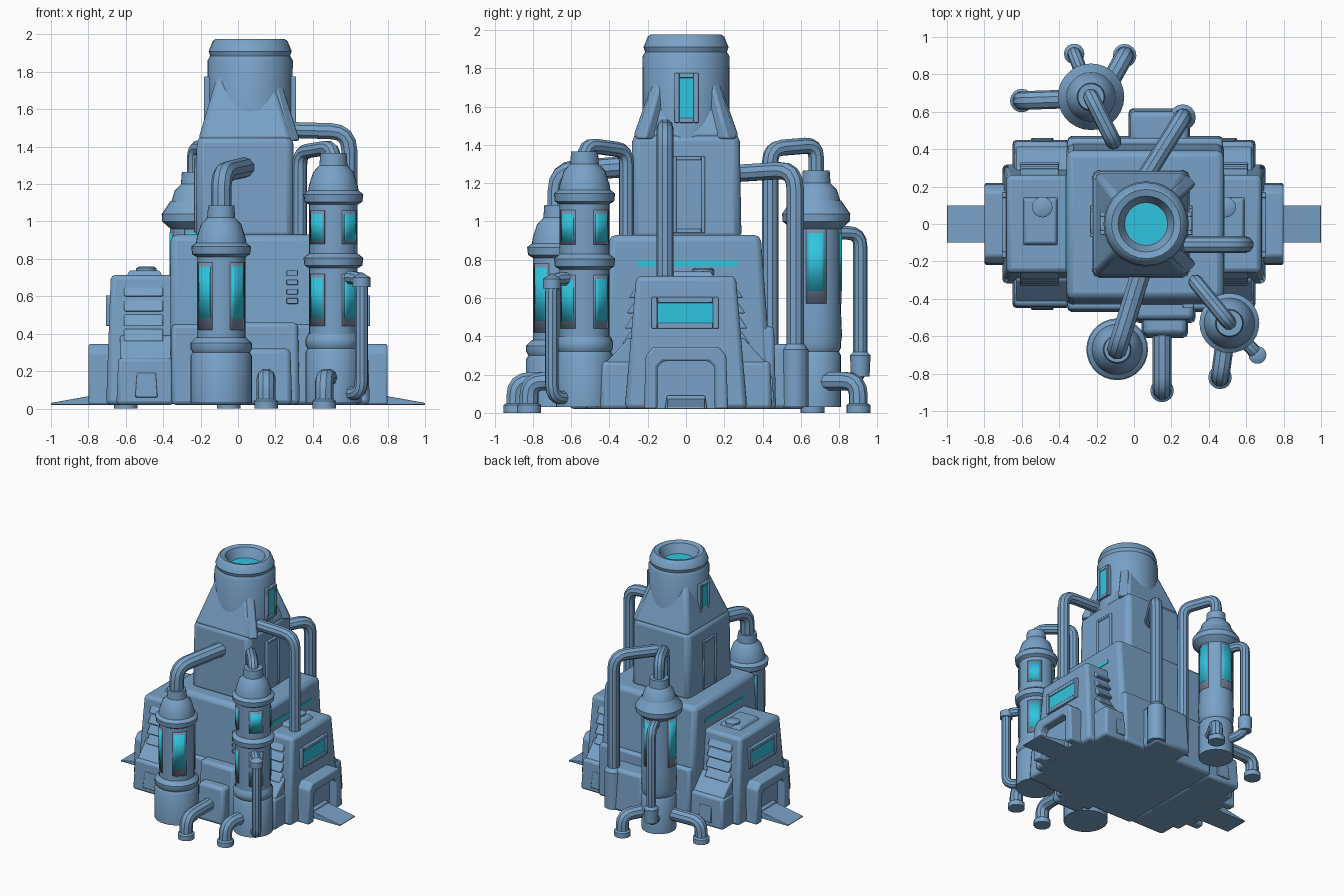
import bpy, bmesh
from math import pi, cos, sin, tan, radians
from mathutils import Vector

if "Cube" in bpy.data.objects:
    bpy.data.objects.remove(bpy.data.objects["Cube"])

def material(name, rgb):
    m = bpy.data.materials.new(name)
    m.use_nodes = True
    m.diffuse_color = (*rgb, 1)
    m.node_tree.nodes["Principled BSDF"].inputs["Base Color"].default_value = (*rgb, 1)
    return m

STEEL = material("steel_blue", (0.19, 0.36, 0.57))
GLOW = material("cyan_glow", (0.03, 0.56, 0.74))
GREY = material("dull_glass_grey", (0.2, 0.27, 0.41))
parts = []

def add(name, bm, mat=STEEL, bevel=0):
    bmesh.ops.recalc_face_normals(bm, faces=bm.faces)
    me = bpy.data.meshes.new(name)
    bm.to_mesh(me)
    bm.free()
    me.materials.append(mat)
    ob = bpy.data.objects.new(name, me)
    bpy.context.collection.objects.link(ob)
    if bevel:
        b = ob.modifiers.new("rounded_edges", "BEVEL")
        b.width, b.segments = bevel, 2
    parts.append(ob)
    return ob

def block(name, x, y, z, top=(0, 0, 0, 0), bevel=0.015, mat=STEEL):
    """Box between ranges; top moves the x0, x1, y0, y1 sides inward at the top."""
    bm = bmesh.new()
    x, y = sorted(x), sorted(y)
    for v in bmesh.ops.create_cube(bm, size=1)["verts"]:
        i, j, k = (int(c > 0) for c in v.co)
        v.co = (x[i] + k * (top[0], -top[1])[i], y[j] + k * (top[2], -top[3])[j], z[k])
    return add(name, bm, mat, bevel)

def extrude_x(name, outline, x0, x1, bevel=0.012):
    """Extrude a (y, z) outline along x."""
    bm = bmesh.new()
    f = bm.faces.new([bm.verts.new((x0, *p)) for p in outline])
    ext = bmesh.ops.extrude_face_region(bm, geom=[f])["geom"]
    bmesh.ops.translate(bm, vec=(x1 - x0, 0, 0), verts=[v for v in ext if isinstance(v, bmesh.types.BMVert)])
    return add(name, bm, STEEL, bevel)

def lathe(name, profile, cx, cy, mat=STEEL, n=28):
    bm = bmesh.new()
    vs = [bm.verts.new((cx + r, cy, z)) for r, z in profile]
    es = [bm.edges.new(e) for e in zip(vs, vs[1:])]
    bmesh.ops.spin(bm, geom=vs + es, cent=(cx, cy, 0), axis=(0, 0, 1), angle=2 * pi, steps=n)
    bmesh.ops.remove_doubles(bm, verts=bm.verts, dist=1e-4)
    return add(name, bm, mat)

def pipe(name, pts, r, bend=0.07):
    """Round pipe along points, with rounded elbows."""
    pts = [Vector(p) for p in pts]
    path = [pts[0]]
    for a, p, b in zip(pts, pts[1:], pts[2:]):
        d = min(bend, (a - p).length * 0.48, (b - p).length * 0.48)
        s, e = p + (a - p).normalized() * d, p + (b - p).normalized() * d
        path += [s.lerp(p, t).lerp(p.lerp(e, t), t) for t in (0, 0.25, 0.5, 0.75, 1)]
    path.append(pts[-1])
    cu = bpy.data.curves.new(name, "CURVE")
    cu.dimensions = "3D"
    cu.bevel_depth, cu.bevel_resolution, cu.use_fill_caps = r, 3, True
    sp = cu.splines.new("POLY")
    sp.points.add(len(path) - 1)
    for q, p in zip(sp.points, path):
        q.co = (*p, 1)
    cu.materials.append(STEEL)
    ob = bpy.data.objects.new(name, cu)
    bpy.context.collection.objects.link(ob)
    me = bpy.data.meshes.new_from_object(ob.evaluated_get(bpy.context.evaluated_depsgraph_get()))
    bpy.data.objects.remove(ob)
    ob = bpy.data.objects.new(name, me)
    bpy.context.collection.objects.link(ob)
    parts.append(ob)

def panel(name, cx, cy, r, a, half, z0, z1, mat):
    """Thin curved plate on a tank wall."""
    bm = bmesh.new()
    n = 6
    angs = [radians(a - half + 2 * half * i / n) for i in range(n + 1)]
    rows = [[bm.verts.new((cx + r * cos(t), cy + r * sin(t), z)) for t in angs] for z in (z0, z1)]
    for i in range(n):
        bm.faces.new((rows[0][i], rows[0][i + 1], rows[1][i + 1], rows[1][i]))
    ob = add(name, bm, mat)
    ob.modifiers.new("thickness", "SOLIDIFY").thickness = 0.006

def window(name, s, x, y, z, rim=0.025, mat=GLOW):
    """Side window on a wall facing +x or -x, with a raised rim."""
    block(name + "_pane", (x, x + s * 0.008), y, z, bevel=0, mat=mat)
    (a, b), (c, d) = y, z
    for yy, zz in (((a - rim, a), (c - rim, d + rim)), ((b, b + rim), (c - rim, d + rim)),
                   ((a, b), (c - rim, c)), ((a, b), (d, d + rim))):
        block(name + "_rim", (x - s * 0.03, x + s * 0.016), yy, zz, bevel=0.005)

# main hall with its lower skirt
block("main_hall", (-0.36, 0.48), (-0.46, 0.46), (0.02, 0.93), (0, 0, 0.06, 0.07), 0.035)
block("hall_skirt", (-0.355, 0.475), (-0.47, 0.47), (0.02, 0.45), (0, 0, 0.01, 0.01), 0.02)
block("front_porch", (0, 0.33), (-0.53, -0.4), (0.02, 0.46), (0.01, 0.01, 0.02, 0), 0.025)
block("front_vestibule", (0.04, 0.29), (-0.61, -0.4), (0.02, 0.32), (0.01, 0.01, 0.02, 0), 0.025)
block("back_vestibule", (-0.03, 0.3), (0.4, 0.62), (0.02, 0.36), (0.01, 0.01, 0, 0.02), 0.025)
for k in range(4):
    block("wall_vent", (0.26, 0.32), (-0.45, -0.425), (0.56 + k * 0.05, 0.59 + k * 0.05), bevel=0.004)

# tower shaft, shoulder and round chimney
TX = 0.065
block("tower_shaft", (-0.225, 0.3), (-0.29, 0.29), (0.9, 1.46), (0.005, 0.005, 0.01, 0.01), 0.04)
block("tower_shoulder", (-0.215, 0.295), (-0.28, 0.28), (1.43, 1.8), (0.11, 0.11, 0.13, 0.13), 0.03)
lathe("chimney", [(0, 1.4), (0.225, 1.4), (0.228, 1.86), (0.214, 1.885), (0.222, 1.91), (0.2, 1.965),
                  (0.185, 1.975), (0.15, 1.965), (0.115, 1.89), (0, 1.89)], TX, 0)
lathe("chimney_glow", [(0, 1.894), (0.112, 1.894)], TX, 0, GLOW)
for a in (45, 135, 225, 315):
    fin = block("shoulder_fin", (0.1, 0.345), (-0.04, 0.04), (1.43, 1.74), (0, 0.13, 0.01, 0.01), 0.015)
    fin.location.x, fin.rotation_euler.z = TX, radians(a)

# side annexes, mirrored left and right
for s in (1, -1):
    wall = TX + s * 0.23
    window("tower_slit", s, wall, (-0.035, 0.04), (1.54, 1.75))
    window("tower_hatch", s, TX - 0.025 + s * 0.258, (-0.05, 0.08), (0.96, 1.32), 0.02, STEEL)
    hall = 0.48 if s > 0 else -0.36
    block("hall_light_strip", (hall - s * 0.004, hall + s * 0.005), (-0.25, 0.27), (0.765, 0.795), bevel=0, mat=GLOW)
    tilt = (0, 0.025) if s > 0 else (0.025, 0)
    block("annex", (s * 0.34, s * 0.705), (-0.32, 0.32), (0.02, 0.715), (*tilt, 0.06, 0.06), 0.025)
    window("annex_window", s, s * 0.69, (-0.15, 0.14), (0.47, 0.575), 0.03)
    block("annex_cap", (s * 0.4, s * 0.6), (-0.12, 0.15), (0.7, 0.738), (0.02,) * 4, 0.008)
    lathe("annex_cap_knob", [(0.055, 0.72), (0.055, 0.75), (0.04, 0.758), (0, 0.758)], s * 0.49, 0.09, n=16)
    for q in (1, -1):
        block("corner_plinth", (s * 0.34, s * 0.65), (q * 0.2, q * 0.45), (0.02, 0.27), (0.01,) * 4, 0.02)
        top = (0, 0, 0, 0.13) if q > 0 else (0, 0, 0.13, 0)
        block("plinth_slope", (s * 0.34, s * 0.63), (q * 0.15, q * 0.43), (0.25, 0.39), top, 0.01)
        block("plinth_hatch", (s * 0.43, s * 0.55), (q * 0.43, q * 0.46), (0.06, 0.19), (0.01,) * 4, 0.006)
        slat = (0, 0, 0, 0.045) if q > 0 else (0, 0, 0.045, 0)
        for k in range(4):
            block("louver", (s * 0.4, s * 0.61), (q * 0.15, q * (0.335 - k * 0.012)),
                  (0.36 + k * 0.08, 0.425 + k * 0.08), slat, 0.008)
    # doorway frame, door and ramp
    arch = [(-0.22, 0.02), (-0.21, 0.3), (-0.17, 0.345), (0.17, 0.345), (0.21, 0.3), (0.22, 0.02),
            (0.15, 0.02), (0.15, 0.24), (0.12, 0.27), (-0.12, 0.27), (-0.15, 0.24), (-0.15, 0.02)]
    extrude_x("doorway", arch, s * 0.65, s * 0.8)
    block("door", (s * 0.68, s * 0.73), (-0.17, 0.17), (0.02, 0.3), bevel=0.005)
    block("door_sill", (s * 0.7, s * 0.765), (-0.11, 0.11), (0.02, 0.09), (0.01,) * 4, 0.008)
    drop = 0.19
    bm = bmesh.new()
    lo = [bm.verts.new((s * x, y, z)) for y in (-0.1, 0.1) for x, z in ((0.72, 0.02), (1, 0.02), (1, 0.03), (0.72, 0.08))]
    for f in ((0, 1, 2, 3), (4, 5, 6, 7), (0, 1, 5, 4), (1, 2, 6, 5), (2, 3, 7, 6), (3, 0, 4, 7)):
        bm.faces.new([lo[i] for i in f])
    add("ramp", bm, bevel=0.004)

# storage tanks: centre, window rows, window turn
def tank(name, cx, cy, base, rows, turn, wide):
    prof = [(0, 0.03), (wide, 0.03), (wide, base - 0.08), (wide - 0.012, base - 0.06),
            (wide, base - 0.04), (wide, base - 0.01), (0.135, base + 0.02)]
    for z0, z1 in rows:
        prof += [(0.13, z0), (0.13, z1), (0.155, z1 + 0.015), (0.16, z1 + 0.055), (0.135, z1 + 0.075)]
    e = rows[-1][1] + 0.075
    prof += [(0.13, e + 0.03), (0.108, e + 0.1), (0.075, e + 0.135), (0.07, e + 0.2), (0, e + 0.2)]
    lathe(name, prof, cx, cy)
    for z0, z1 in rows:
        h = z1 - z0
        for k in range(4):
            a = turn + 90 * k
            panel(name + "_glass", cx, cy, 0.133, a, 24, z0 + 0.05, z1 - 0.03, GREY)
            panel(name + "_glow", cx, cy, 0.136, a, 19, z0 + h * 0.25, z1 - 0.05, GLOW)

tank("front_tank", -0.09, -0.67, 0.36, [(0.37, 0.81)], 45, 0.165)
tank("corner_tank", 0.51, -0.53, 0.38, [(0.39, 0.75), (0.83, 1.09)], 45, 0.15)
tank("back_tank", -0.23, 0.68, 0.38, [(0.52, 0.99)], 0, 0.13)
lathe("back_tank_collar", [(0.13, 0.96), (0.175, 1.0), (0.178, 1.04), (0.13, 1.11)], -0.23, 0.68)

# overhead pipes
pipe("front_tank_pipe", [(-0.09, -0.67, 1), (-0.09, -0.67, 1.26), (0.04, -0.25, 1.29)], 0.055, 0.1)
pipe("corner_tank_pipe", [(0.51, -0.53, 1.2), (0.51, -0.53, 1.4), (0.33, -0.31, 1.37), (0.33, -0.31, 0.88)], 0.04)
pipe("back_tank_pipe", [(-0.23, 0.68, 1.1), (-0.23, 0.68, 1.4), (-0.11, 0.44, 1.38), (-0.11, 0.44, 0.1)], 0.043)
pipe("annex_pipe", [(0.25, -0.11, 1.49), (0.595, -0.11, 1.48), (0.595, -0.11, 0.68)], 0.045, 0.1)
pipe("rear_pipe", [(0.06, 0.25, 1.25), (0.26, 0.57, 1.27), (0.26, 0.57, 0.1)], 0.047, 0.1)
lathe("rear_pipe_sleeve", [(0, 0.03), (0.07, 0.03), (0.07, 0.33), (0.047, 0.36)], 0.26, 0.57, n=16)

# bypass pipes on the tank sides
pipe("corner_bypass", [(0.57, -0.6, 0.7), (0.66, -0.7, 0.7), (0.66, -0.7, 0.08), (0.57, -0.6, 0.08)], 0.036)
lathe("bypass_joint", [(0, 0.65), (0.048, 0.65), (0.048, 0.7), (0, 0.73)], 0.66, -0.7, n=14)
pipe("back_bypass", [(-0.25, 0.73, 0.94), (-0.32, 0.91, 0.94), (-0.32, 0.91, 0.18), (-0.25, 0.73, 0.15)], 0.037)
lathe("bypass_sleeve", [(0, 0.19), (0.05, 0.19), (0.055, 0.3), (0.035, 0.32)], -0.32, 0.91, n=14)

# ground feet elbows with flanges
for a, b in (((0.15, -0.55), (0.15, -0.89)), ((0.49, -0.6), (0.46, -0.82)),
             ((-0.15, 0.72), (-0.05, 0.9)), ((-0.3, 0.67), (-0.6, 0.66))):
    pipe("foot_pipe", [(*a, 0.165), (*b, 0.165), (*b, 0.01)], 0.05, 0.08)
    lathe("foot_flange", [(0, 0), (0.063, 0), (0.063, 0.04), (0.05, 0.05)], *b, n=16)

# smooth shading with sharp edges kept
bpy.ops.object.select_all(action="DESELECT")
for ob in parts:
    ob.select_set(True)
bpy.context.view_layer.objects.active = parts[0]
bpy.ops.object.shade_smooth_by_angle(angle=radians(35))
